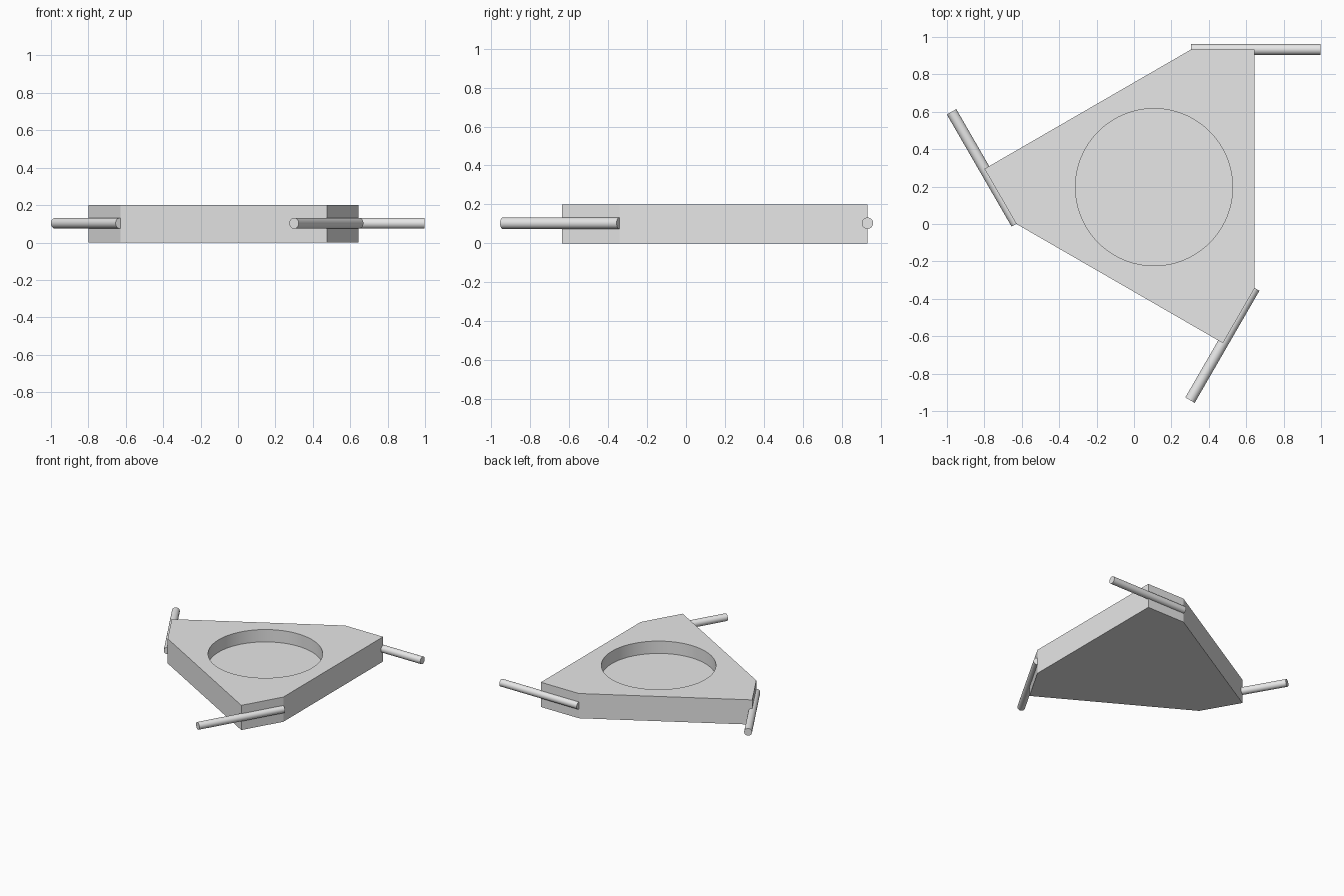
import bpy, bmesh, math
from mathutils import Matrix, Vector

cube = bpy.data.objects.get("Cube")
if cube:
    bpy.data.objects.remove(cube, do_unlink=True)

CENTRE = Vector((0.107, 0.197, 0))
HEIGHT = 0.2
TURNS = [Matrix.Rotation(math.radians(a), 4, 'Z') for a in (0, 120, 240)]

# One light grey for everything
grey = bpy.data.materials.new("light grey")
grey.use_nodes = True
grey.diffuse_color = (0.8, 0.8, 0.8, 1)
grey.node_tree.nodes["Principled BSDF"].inputs["Base Color"].default_value = (0.8, 0.8, 0.8, 1)


def finish(obj):
    """Assign the colour and smooth the round walls."""
    if not obj.data.materials:
        obj.data.materials.append(grey)
    bpy.ops.object.select_all(action='DESELECT')
    obj.select_set(True)
    bpy.context.view_layer.objects.active = obj
    bpy.ops.object.shade_smooth_by_angle(angle=math.radians(25))


# Plate: triangle with clipped corners, extruded upwards
corners = [Vector((0.538, 0.736, 0)), Vector((0.198, 0.736, 0))]
bm = bmesh.new()
outline = [bm.verts.new(CENTRE + turn @ c) for turn in TURNS for c in corners]
base = bm.faces.new(outline)
top = bmesh.ops.extrude_face_region(bm, geom=[base])
bmesh.ops.translate(bm, vec=(0, 0, HEIGHT),
                    verts=[v for v in top["geom"] if isinstance(v, bmesh.types.BMVert)])
bmesh.ops.recalc_face_normals(bm, faces=bm.faces)
mesh = bpy.data.meshes.new("plate")
bm.to_mesh(mesh)
bm.free()
plate = bpy.data.objects.new("plate", mesh)
bpy.context.collection.objects.link(plate)
mesh.materials.append(grey)

# Round pocket sunk halfway into the plate
bpy.ops.mesh.primitive_cylinder_add(vertices=96, radius=0.42, depth=HEIGHT,
                                    location=CENTRE + Vector((0, 0, HEIGHT)))
cutter = bpy.context.object
cutter.name = "pocket_cutter"
cutter.hide_render = True
cutter.data.materials.append(grey)
cut = plate.modifiers.new("pocket", 'BOOLEAN')
cut.operation = 'DIFFERENCE'
cut.solver = 'EXACT'
cut.object = cutter
bpy.context.view_layer.objects.active = plate
bpy.ops.object.modifier_apply(modifier=cut.name)
bpy.data.objects.remove(cutter, do_unlink=True)
finish(plate)

# Rods: one along each clipped corner, reaching past it
start, end = Vector((0.198, 0.736, 0.103)), Vector((0.89, 0.736, 0.103))
for name, turn in zip(("back_rod", "right_rod", "front_rod"), TURNS):
    axis = turn @ (end - start)
    bpy.ops.mesh.primitive_cylinder_add(vertices=32, radius=0.029, depth=axis.length,
                                        location=CENTRE + turn @ ((start + end) / 2))
    rod = bpy.context.object
    rod.name = name
    rod.rotation_euler = axis.to_track_quat('Z', 'Y').to_euler()
    finish(rod)
